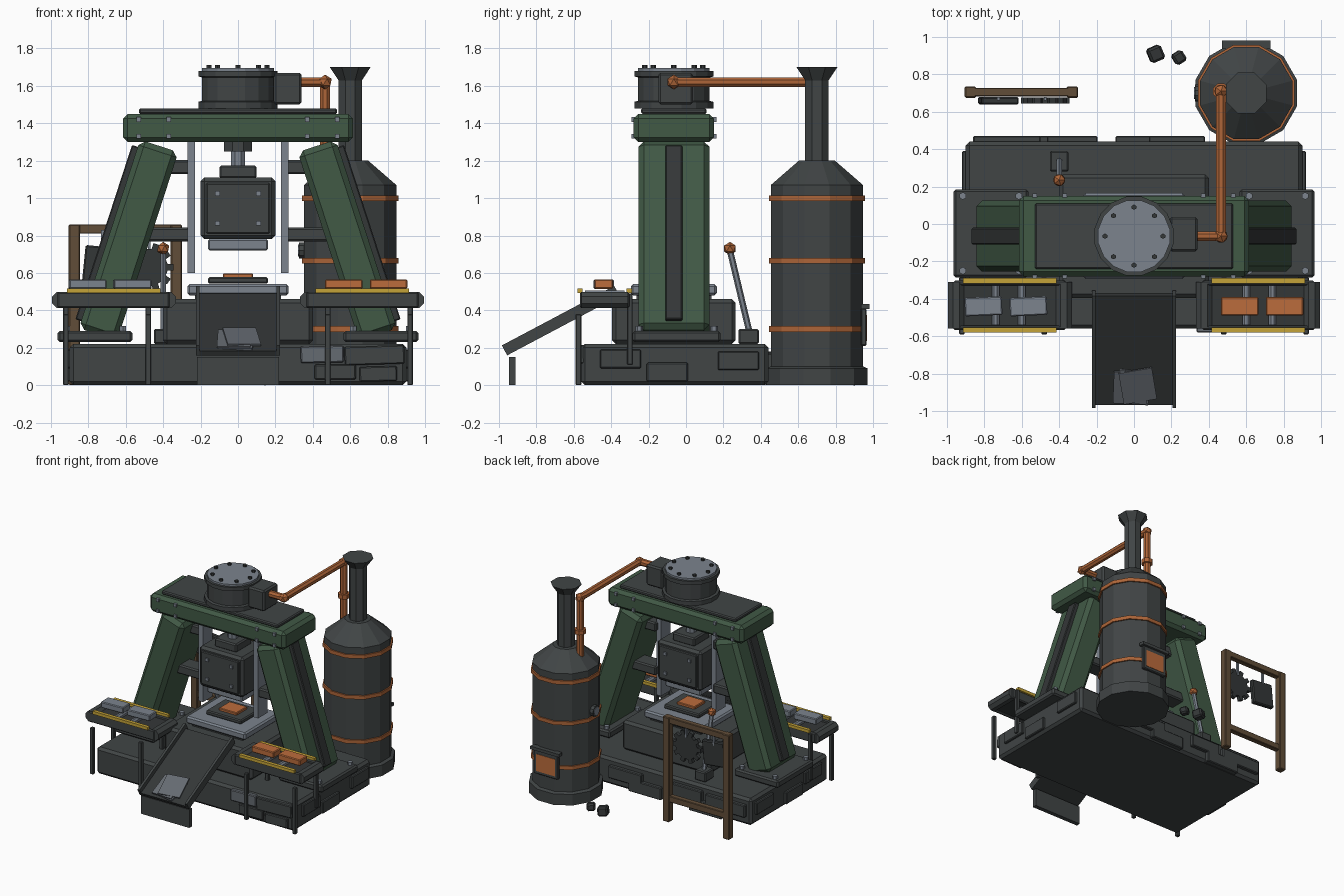
import bpy, bmesh, math, random
from mathutils import Vector, Matrix

random.seed(4)
if "Cube" in bpy.data.objects:
    bpy.data.objects.remove(bpy.data.objects["Cube"])


def material(name, *rgb):
    mat = bpy.data.materials.new(name)
    mat.use_nodes = True
    mat.diffuse_color = (*rgb, 1)
    shader = next(n for n in mat.node_tree.nodes if n.type == 'BSDF_PRINCIPLED')
    shader.inputs["Base Color"].default_value = (*rgb, 1)
    return mat


iron = material("dark iron", .052, .059, .06)
black = material("blackened iron", .034, .038, .039)
green = material("green paint", .052, .1, .06)
steel = material("bright steel", .2, .23, .27)
scrap_grey = material("dull scrap metal", .13, .145, .165)
copper = material("copper", .42, .13, .04)
hot = material("hot metal", .5, .15, .045)
yellow = material("yellow paint", .56, .37, .04)
wood = material("brown wood", .12, .075, .04)


def finish(name, mat, bm, loc=(0, 0, 0), rot=(0, 0, 0)):
    bmesh.ops.recalc_face_normals(bm, faces=bm.faces)
    mesh = bpy.data.meshes.new(name)
    bm.to_mesh(mesh)
    bm.free()
    mesh.materials.append(mat)
    obj = bpy.data.objects.new(name, mesh)
    obj.location, obj.rotation_euler = loc, rot
    bpy.context.collection.objects.link(obj)
    return obj


def box(name, mat, centre, size, bevel=0, rot=(0, 0, 0)):
    bm = bmesh.new()
    bmesh.ops.create_cube(bm, size=1)
    bmesh.ops.scale(bm, vec=size, verts=bm.verts)
    if bevel:
        bmesh.ops.bevel(bm, geom=bm.edges[:], offset=bevel, segments=1, affect='EDGES')
    return finish(name, mat, bm, centre, rot)


def lathe(name, mat, centre, profile, sides=12, axis=(0, 0, 1)):
    """Stack of rings given as (radius, height) along the axis."""
    bm = bmesh.new()
    rings = []
    for radius, height in profile:
        angles = [math.tau * (i + .5) / sides for i in range(sides)]
        rings.append([bm.verts.new((radius * math.cos(a), radius * math.sin(a), height)) for a in angles])
    for low, high in zip(rings, rings[1:]):
        for i in range(sides):
            j = (i + 1) % sides
            bm.faces.new((low[i], low[j], high[j], high[i]))
    bm.faces.new(rings[0])
    bm.faces.new(rings[-1])
    turn = Vector((0, 0, 1)).rotation_difference(Vector(axis)).to_matrix()
    bmesh.ops.rotate(bm, matrix=turn, verts=bm.verts)
    return finish(name, mat, bm, centre)


def rod(name, mat, start, end, radius, sides=8):
    along = Vector(end) - Vector(start)
    return lathe(name, mat, start, [(radius, 0), (radius, along.length)], sides, along)


def ball(name, mat, centre, radius):
    bm = bmesh.new()
    bmesh.ops.create_icosphere(bm, subdivisions=1, radius=radius)
    return finish(name, mat, bm, centre)


mid = -.065  # depth of the hammer's centre line

# Plinth with uneven facing slabs
box("plinth", iron, (0, -.06, .11), (1.8, 1, .22), .02)
for x, z, w, h, mat in ((.45, .165, .23, .09, scrap_grey), (.73, .16, .32, .1, iron),
                        (.52, .07, .22, .08, iron), (.75, .06, .2, .08, iron)):
    box("front_slab", mat, (x, -.56, z), (w, .04, h), .006, (0, random.uniform(-.04, .04), 0))
for x, z, w in ((-.68, .12, .36), (-.33, .13, .27), (.23, .12, .3), (-.5, .05, .3), (.05, .06, .3)):
    box("back_slab", iron, (x, .445, z), (w, .05, .1), .006)
for s in (-1, 1):
    for y, z in ((.28, .13), (-.1, .07), (-.35, .14)):
        box("side_slab", iron, (s * .9, y, z), (.04, .22, .1), .006)

# Slanted legs with foot plates, ribs, guide rails and brackets
for s in (-1, 1):
    lean = (0, -s * math.atan(.325), 0)
    tilt = Matrix.Rotation(lean[1], 3, 'Y')
    leg_centre = Vector((s * .585, mid, .775))
    box("foot_plate", iron, (s * .765, -.05, .26), (.4, .47, .06), .012)
    box("leg", green, leg_centre, (.215, .38, 1.06), .03, lean)
    box("leg_rib", black, leg_centre + tilt @ Vector((s * .105, 0, 0)), (.07, .09, .98), .006, lean)
    for dx in (-.15, .15):
        for y in (-.25, .15):
            lathe("foot_bolt", steel, (s * .765 + dx, y, .28), [(.02, 0), (.02, .035)], 6)
    box("guide_rail", steel, (s * .25, mid, .95), (.04, .12, .7))
    for z, reach in ((.805, .24), (1.165, .14)):
        box("rail_bracket", iron, (s * (.26 + reach / 2), mid + .02, z), (reach, .14, .075), .01)

# Crossbeam
box("crossbeam", green, (0, mid, 1.375), (1.23, .43, .15), .025)
box("beam_plate", iron, (0, mid, 1.465), (1.06, .35, .03), .008)
for x in (-.53, -.37, .37, .53):
    for z in (1.33, 1.42):
        for side in (-1, 1):
            box("beam_bolt", steel, (x, mid + side * .217, z), (.025, .02, .025))

# Steam cylinder, lid and valve chest
lathe("steam_cylinder", iron, (0, mid, 0), [(.215, 1.48), (.215, 1.515), (.195, 1.52),
      (.195, 1.645), (.215, 1.65), (.215, 1.68)], 16)
lathe("cylinder_lid", steel, (0, mid, 1.68), [(.195, 0), (.195, .015)], 16)
for i in range(8):
    a = math.tau * i / 8
    lathe("lid_bolt", black, (.155 * math.cos(a), mid + .155 * math.sin(a), 1.69), [(.014, 0), (.014, .022)], 6)
box("valve_chest", iron, (.265, -.055, 1.585), (.15, .185, .17), .012)

# Steam pipe
route = [(.33, mid, 1.62), (.465, mid, 1.62), (.465, .71, 1.62), (.465, .71, 1.08)]
for start, end in zip(route, route[1:]):
    rod("steam_pipe", copper, start, end, .028)
for corner in route[1:3]:
    ball("pipe_elbow", copper, corner, .04)
lathe("pipe_collar", copper, (.465, .71, 1.33), [(.045, 0), (.045, .035)], 8)

# Ram, piston and die
lathe("piston_gland", iron, (0, mid, 1.25), [(.08, 0), (.08, .06)], 8)
lathe("piston_rod", steel, (0, mid, 1.1), [(.04, 0), (.04, .2)], 8)
box("ram_neck", iron, (0, mid, 1.14), (.2, .2, .07), .01)
box("ram", iron, (0, mid, .945), (.4, .32, .33), .02)
for side in (-1, 1):
    box("ram_plate", iron, (0, mid + side * .165, .945), (.34, .02, .27), .006)
    for x in (-.11, .11):
        for z in (.865, 1.025):
            box("ram_bolt", steel, (x, mid + side * .178, z), (.025, .015, .025))
box("upper_die", steel, (0, mid, .75), (.32, .22, .06), .008)

# Anvil
box("anvil_base", iron, (0, mid, .34), (.8, .66, .24), .02)
box("anvil_plate", steel, (0, mid, .51), (.54, .46, .06), .012)
box("anvil_neck", iron, (0, mid, .465), (.46, .4, .04))
box("lower_die", iron, (0, mid, .56), (.32, .25, .035), .008)
box("hot_billet", hot, (0, mid, .585), (.16, .14, .025), .005)

# Discharge chute
slope = (math.atan(.53), 0, 0)
box("chute_bed", black, (0, -.67, .325), (.44, .66, .025), 0, slope)
for s in (-1, 1):
    box("chute_lip", iron, (s * .215, -.67, .345), (.02, .68, .06), 0, slope)
box("chute_foot", iron, (0, -.928, .075), (.44, .035, .15))
for i, (x, y) in enumerate(((0, -.87), (-.02, -.875), (.02, -.865))):
    box("scrap_sheet", scrap_grey, (x, y, .235 + i * .012), (.18, .19, .012), 0,
        (slope[0], 0, random.uniform(-.2, .2)))

# Roller tables with bars of metal
for s, load in ((-1, steel), (1, hot)):
    centre = s * .665
    box("table_bed", black, (centre, -.435, .45), (.58, .22, .05))
    for y in (-.555, -.315):
        box("table_side", iron, (centre, y, .455), (.6, .025, .085), .008)
        box("yellow_edge", yellow, (centre, y - .012 if y < -.5 else y + .012, .505), (.5, .028, .025))
        for x in (.48, .92):
            box("table_post", iron, (s * x, y - .02 if y < -.5 else y + .015, .19 if y < -.5 else .3),
                (.03, .03, .38), .004)
    for x in (.375, .95):
        rod("end_roller", iron, (s * x, -.56, .455), (s * x, -.31, .455), .047)
    for x in (.6, .74):
        rod("roller", steel, (s * x, -.54, .485), (s * x, -.33, .485), .022)
    for x in (.565, .805):
        box("metal_bar", load, (s * x, -.44, .54), (.2, .1, .05), .006,
            (0, 0, random.uniform(-.08, .08) if s < 0 else 0))

# Boiler with chimney, bands, firebox door and gauge
bx, by = .6, .7
lathe("boiler", iron, (bx, by, 0), [(.28, 0), (.28, .09), (.255, .1), (.255, 1.07), (.1, 1.2)])
lathe("chimney", iron, (bx, by, 0), [(.068, 1.19), (.068, 1.63), (.118, 1.7)], 8)
for z in (.3, .665, 1):
    lathe("boiler_band", copper, (bx, by, z - .015), [(.266, 0), (.266, .03)])
box("door_frame", iron, (bx, by + .25, .31), (.22, .03, .2), .006)
box("door_lintel", iron, (bx, by + .258, .42), (.26, .045, .025))
box("fire_door", hot, (bx, by + .264, .305), (.17, .008, .14))
lathe("gauge", iron, (bx - .24, by, .72), [(.045, 0), (.045, .035)], 10, (-1, 0, 0))
lathe("gauge_face", steel, (bx - .274, by, .72), [(.033, 0), (.033, .005)], 10, (-1, 0, 0))

# Control lever
box("lever_base", iron, (-.4, .335, .26), (.1, .11, .08), .008)
rod("lever", steel, (-.4, .34, .28), (-.4, .235, .72), .017, 6)
ball("lever_knob", copper, (-.4, .235, .73), .036)

# Wooden tool rack with hanging gear and block
for x in (-.875, -.33):
    box("rack_post", wood, (x, .705, .43), (.06, .06, .86), .006)
for z in (.835, .19):
    box("rack_rail", wood, (-.6, .705, z), (.58, .045, .05), .004)
gear_at = Vector((-.475, .66, .63))
lathe("hanging_gear", black, gear_at + Vector((0, .015, 0)), [(.1, 0), (.1, .03)], 16, (0, -1, 0))
for i in range(10):
    a = math.tau * i / 10
    box("gear_tooth", black, gear_at + Vector((math.cos(a), 0, math.sin(a))) * .11, (.04, .03, .035), 0, (0, -a, 0))
box("hanging_block", black, (-.725, .66, .64), (.2, .04, .2), .008, (0, .1, 0))
for x in (-.475, -.725):
    box("hanging_hook", steel, (x, .67, .77), (.015, .02, .12))

# Coal lumps
for x, y, size in ((.115, .91, .08), (.24, .89, .065)):
    box("coal_lump", black, (x, y, size / 2), (size, size, size * .9), .012, (.1, .1, random.uniform(.3, .8)))
